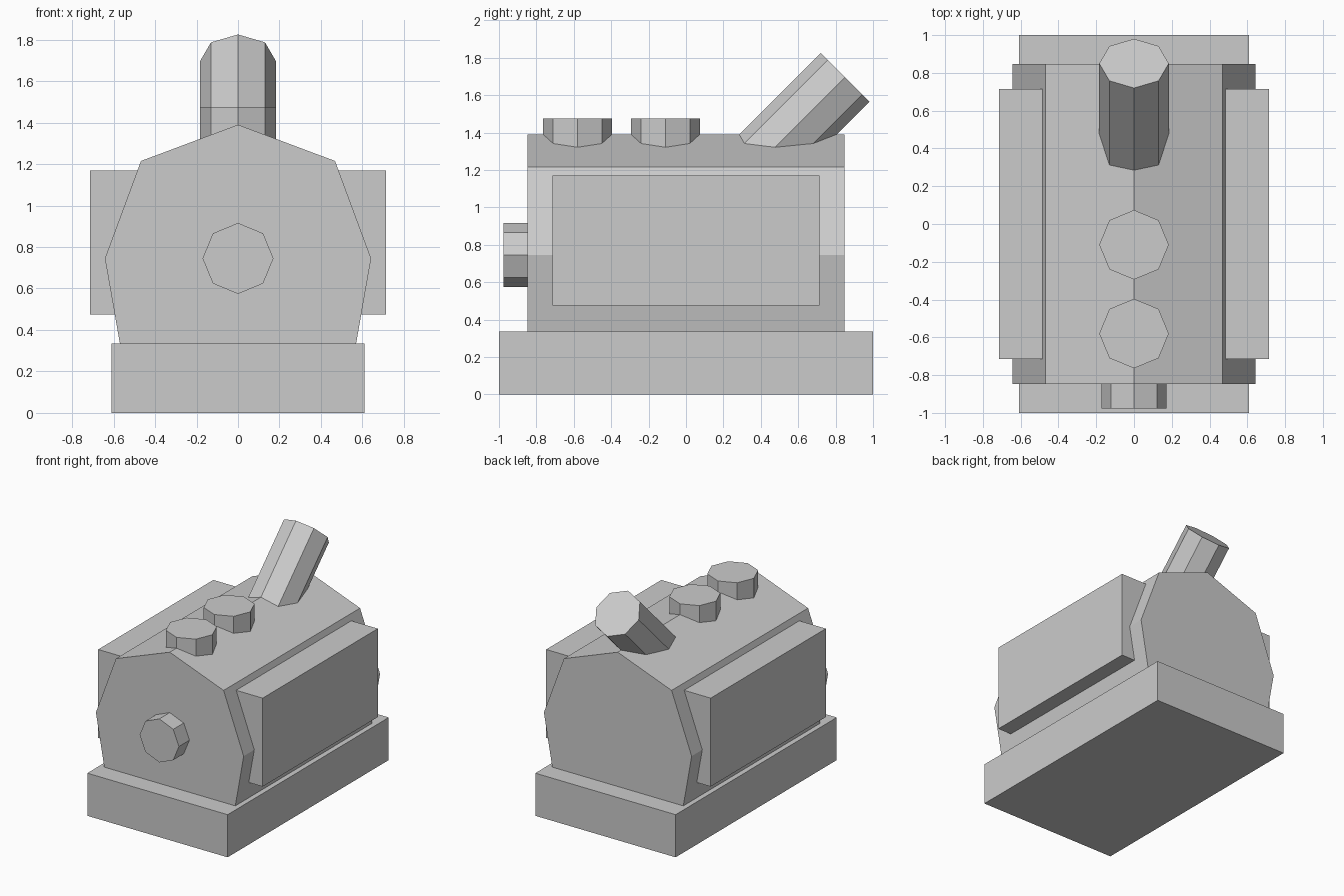
import bpy, bmesh
from math import radians
from mathutils import Vector

if "Cube" in bpy.data.objects:
    bpy.data.objects.remove(bpy.data.objects["Cube"])


def make_object(name, bm):
    bmesh.ops.recalc_face_normals(bm, faces=bm.faces)
    mesh = bpy.data.meshes.new(name)
    bm.to_mesh(mesh)
    bm.free()
    obj = bpy.data.objects.new(name, mesh)
    bpy.context.collection.objects.link(obj)
    return obj


def box(name, lo, hi):
    lo, hi = Vector(lo), Vector(hi)
    bm = bmesh.new()
    bmesh.ops.create_cube(bm, size=1)
    bmesh.ops.scale(bm, vec=hi - lo, verts=bm.verts)
    bmesh.ops.translate(bm, vec=(lo + hi) / 2, verts=bm.verts)
    return make_object(name, bm)


def octagon_rod(name, start, end, radius, tilt):
    # Eight-sided rod, tilted about x from vertical
    start, end = Vector(start), Vector(end)
    bm = bmesh.new()
    bmesh.ops.create_cone(bm, cap_ends=True, segments=8, radius1=radius,
                          radius2=radius, depth=(end - start).length)
    obj = make_object(name, bm)
    obj.location = (start + end) / 2
    obj.rotation_euler.x = radians(tilt)
    return obj


# Base plate
box("base", (-0.61, -1, 0), (0.61, 1, 0.335))

# Engine block: faceted profile extruded front to back
half = [(0.567, 0.32), (0.642, 0.745), (0.468, 1.215)]
profile = half + [(0, 1.39)] + [(-x, z) for x, z in reversed(half)]
bm = bmesh.new()
face = bm.faces.new([bm.verts.new((x, -0.847, z)) for x, z in profile])
ext = bmesh.ops.extrude_face_region(bm, geom=[face], use_keep_orig=True)
bmesh.ops.translate(bm, vec=(0, 1.694, 0),
                    verts=[g for g in ext["geom"] if isinstance(g, bmesh.types.BMVert)])
make_object("engine_block", bm)

# Side boxes, mirrored across x
side = box("side_boxes", (0.45, -0.715, 0.475), (0.715, 0.715, 1.17))
side.modifiers.new("mirror", 'MIRROR')

# Two caps on the roof
for name, y in (("front_cap", -0.58), ("rear_cap", -0.11)):
    octagon_rod(name, (0, y, 1.2), (0, y, 1.475), 0.184, 0)

# Front hub
octagon_rod("front_hub", (0, -0.75, 0.745), (0, -0.977, 0.745), 0.171, 90)

# Slanted exhaust pipe
octagon_rod("exhaust_pipe", (0, 0.30, 1.145), (0, 0.85, 1.695), 0.184, -45)
